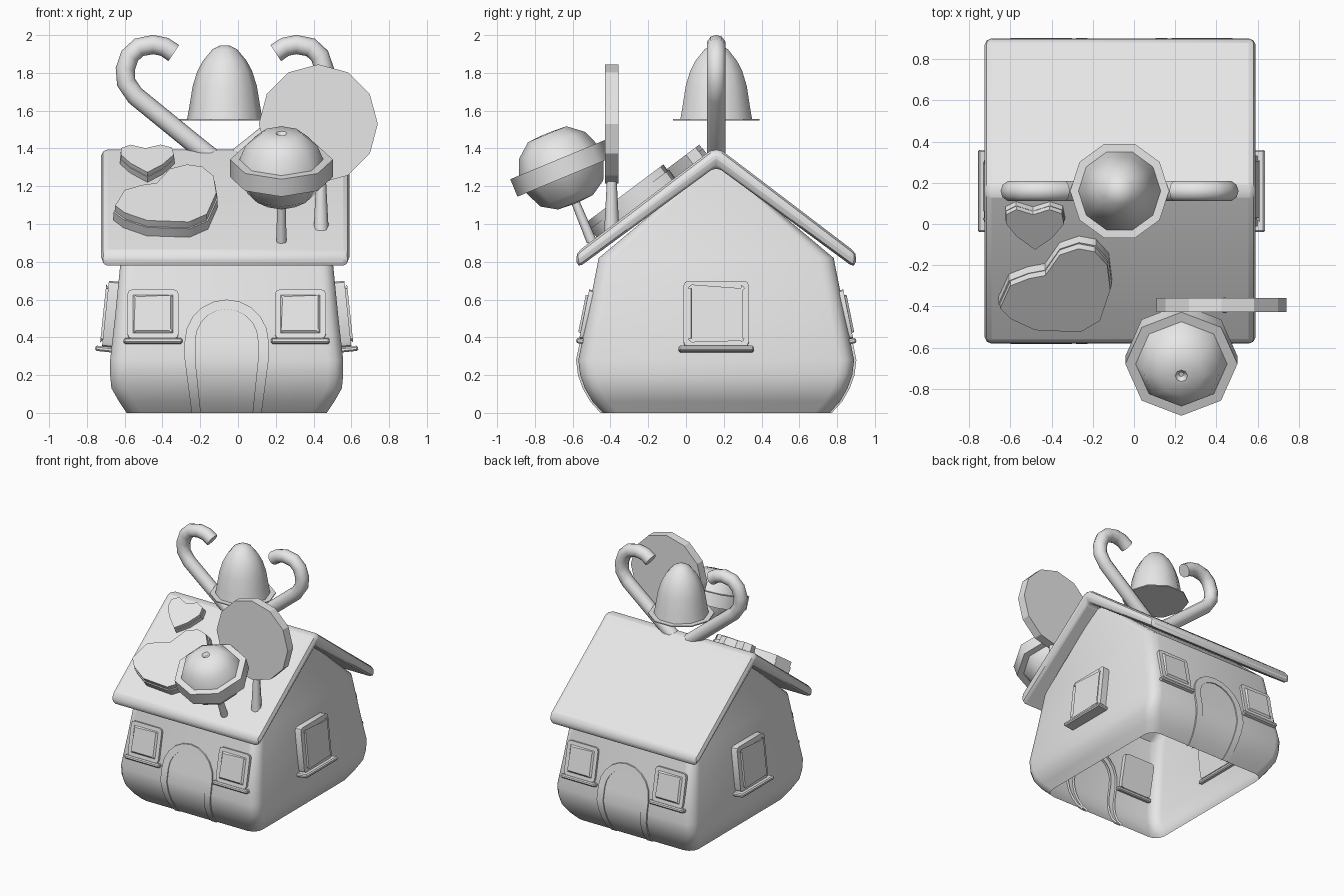
import bpy, bmesh, math
from mathutils import Matrix, Vector

if "Cube" in bpy.data.objects:
    bpy.data.objects.remove(bpy.data.objects["Cube"])

CX, CY = -0.06, 0.16          # house centre
gray = bpy.data.materials.new("plain_gray")
gray.diffuse_color = (0.8, 0.8, 0.8, 1)
gray.use_nodes = True
gray.node_tree.nodes["Principled BSDF"].inputs["Base Color"].default_value = gray.diffuse_color


def finish(name, bm, angle=35):
    bmesh.ops.recalc_face_normals(bm, faces=bm.faces)
    me = bpy.data.meshes.new(name)
    bm.to_mesh(me)
    bm.free()
    me.materials.append(gray)
    ob = bpy.data.objects.new(name, me)
    bpy.context.collection.objects.link(ob)
    bpy.ops.object.select_all(action='DESELECT')
    ob.select_set(True)
    bpy.context.view_layer.objects.active = ob
    bpy.ops.object.shade_smooth_by_angle(angle=math.radians(angle))
    return ob


def loft(bm, rings, cap_start=True, cap_end=True):
    rows = [[bm.verts.new(p) for p in r] for r in rings]
    n = len(rows[0])
    for a, b in zip(rows, rows[1:]):
        for i in range(n):
            j = (i + 1) % n
            bm.faces.new((a[i], a[j], b[j], b[i]))
    if cap_start:
        bm.faces.new(rows[0][::-1])
    if cap_end:
        bm.faces.new(rows[-1])


def rounded_rect(hx, hy, r, seg=3):
    pts = []
    for k, (sx, sy) in enumerate(((1, 1), (-1, 1), (-1, -1), (1, -1))):
        for i in range(seg + 1):
            a = math.pi / 2 * (k + i / seg)
            pts.append((sx * (hx - r) + r * math.cos(a), sy * (hy - r) + r * math.sin(a)))
    return pts


def lathe(name, profile, n, matrix, angle=35):
    bm = bmesh.new()
    rings = [[matrix @ Vector((r * math.cos(2 * math.pi * i / n), r * math.sin(2 * math.pi * i / n), z))
              for i in range(n)] for r, z in profile]
    loft(bm, rings)
    return finish(name, bm, angle)


# House body: bulging walls, open underneath, gabled top
WALL = [(0, .53, .60), (.06, .57, .655), (.13, .61, .695), (.2, .617, .72),
        (.28, .617, .73), (.5, .592, .685), (.82, .56, .622), (1.33, .52, .012)]


def wall_y(z):
    for (z0, _, a), (z1, _, b) in zip(WALL, WALL[1:]):
        if z <= z1:
            return a + (b - a) * (z - z0) / (z1 - z0)


bm = bmesh.new()
loft(bm, [[(CX + x, CY + y, z) for x, y in rounded_rect(hx, hy, min(.08, hy * .9))]
          for z, hx, hy in WALL], cap_start=False)
finish("house_body", bm, 30)

# Roof: bent slab with rounded edges
half = [(.735, .765), (.745, .845), (.035, 1.385), (0, 1.40)]
section = [(-y, z) for y, z in half] + [(y, z) for y, z in half[-2::-1]] + [(0, 1.305)]
bm = bmesh.new()
loft(bm, [[(x, CY + y, z) for y, z in section] for x in (-.725, .59)])
roof = finish("roof", bm)
bev = roof.modifiers.new("round", 'BEVEL')
bev.width, bev.segments, bev.limit_method, bev.angle_limit = .034, 2, 'ANGLE', math.radians(40)
bpy.ops.object.modifier_apply(modifier="round")
bpy.ops.object.shade_smooth_by_angle(angle=math.radians(40))


# Windows: frame with recessed pane, plus a sill
def window(name, loc, turn, tilt, w, h, out, sill_w, sill_out, rim):
    m = (Matrix.Translation(loc) @ Matrix.Rotation(turn, 4, 'Z')
         @ Matrix.Rotation(math.pi / 2 - tilt, 4, 'X'))
    bm = bmesh.new()
    pts = rounded_rect(w / 2, h / 2, .025, 2)
    front = bm.faces.new([bm.verts.new((x, y, out)) for x, y in pts])
    back = bmesh.ops.extrude_face_region(bm, geom=[front], use_keep_orig=True)
    bmesh.ops.translate(bm, vec=(0, 0, -out - .03),
                        verts=[v for v in back["geom"] if isinstance(v, bmesh.types.BMVert)])
    bmesh.ops.inset_region(bm, faces=[front], thickness=rim, use_even_offset=True)
    bmesh.ops.inset_region(bm, faces=[front], thickness=.012, depth=-.012)
    bmesh.ops.transform(bm, matrix=m, verts=bm.verts)
    finish(name + "_frame", bm)
    bm = bmesh.new()
    bmesh.ops.create_cube(bm, size=1, matrix=Matrix.Translation((0, -h / 2 - .012, sill_out / 2 - .015))
                          @ Matrix.Diagonal((sill_w, .028, sill_out + .03, 1)))
    bmesh.ops.bevel(bm, geom=bm.edges[:], offset=.008, segments=1, affect='EDGES')
    bmesh.ops.transform(bm, matrix=m, verts=bm.verts)
    finish(name + "_sill", bm)


for s, side in ((-1, "front"), (1, "back")):
    turn = 0 if s < 0 else math.pi
    for k, hand in ((-1, "left"), (1, "right")):
        window(f"{side}_{hand}_window", (CX + .39 * k, CY + s * wall_y(.52), .52), turn,
               math.radians(11.5), .27, .265, .018, .31, .032, .03)
for k, hand in ((-1, "left"), (1, "right")):
    window(f"{hand}_side_window", (CX + k * .592, CY, .52), k * math.pi / 2,
           math.radians(6), .345, .35, .05, .40, .085, .04)


# Doors: arched frame and panel following the bulge of the wall
def arch(foot, wide, rise):
    left = [(-(foot + (wide - foot) * min(1, z / .28)), z) for z in (0, .06, .13, .2, .28)]
    top = [(-wide * math.cos(a), .38 + rise * math.sin(a))
           for a in (math.pi * i / 10 for i in range(11))]
    return left + top + [(-x, z) for x, z in left[::-1]]


for s, side in ((-1, "front"), (1, "back")):
    def on_wall(bm, pts, off):
        return [bm.verts.new((CX + x, CY + s * (wall_y(z) + off), z)) for x, z in pts]

    outer, inner = arch(.185, .222, .22), arch(.137, .166, .17)
    bm = bmesh.new()
    rows = [on_wall(bm, outer, -.02), on_wall(bm, outer, .012),
            on_wall(bm, inner, .012), on_wall(bm, inner, -.02)]
    for a, b in zip(rows, rows[1:]):
        for i in range(len(a) - 1):
            bm.faces.new((a[i], a[i + 1], b[i + 1], b[i]))
    finish(side + "_door_frame", bm)
    bm = bmesh.new()
    row = on_wall(bm, inner, .004)
    n = len(row)
    for i in range(n // 2 - 1):
        bm.faces.new((row[i], row[i + 1], row[n - 2 - i], row[n - 1 - i]))
    bm.faces.new(row[n // 2 - 1:n // 2 + 2])
    finish(side + "_door_panel", bm)

# Bell on the ridge
ridge = Matrix.Translation((-.07, CY, 0))
lathe("bell", [(.20, 1.553), (.188, 1.62), (.17, 1.73), (.145, 1.81), (.115, 1.865),
               (.065, 1.925), (.025, 1.945)], 10, ridge, 60)
lathe("bell_brim", [(.24, 1.547), (.24, 1.555)], 10, ridge)

# Candy canes: swept tube, mirrored about the ridge centre
path = [(-.10, 1.32), (-.22, 1.415), (-.545, 1.68), (-.592, 1.75), (-.597, 1.82), (-.573, 1.89),
        (-.525, 1.935), (-.45, 1.95), (-.39, 1.938), (-.34, 1.905)]
for k, hand in ((1, "left"), (-1, "right")):
    rings = []
    for i, (x, z) in enumerate(path):
        a, b = path[max(i - 1, 0)], path[min(i + 1, len(path) - 1)]
        t = Vector((b[0] - a[0], 0, b[1] - a[1])).normalized()
        side = Vector((-t.z, 0, t.x))
        ring = []
        for j in range(10):
            q = 2 * math.pi * j / 10
            p = Vector((x, CY, z)) + .051 * (math.cos(q) * side + math.sin(q) * Vector((0, 1, 0)))
            ring.append(((p.x + .07) * k - .07, p.y, p.z))
        rings.append(ring)
    bm = bmesh.new()
    loft(bm, rings)
    finish(hand + "_candy_cane", bm, 45)

# Flat lollipop
lathe("lollipop_disc", [(.315, -.035), (.315, .035)], 12,
      Matrix.Translation((.425, -.393, 1.53)) @ Matrix.Rotation(math.pi / 2, 4, 'X'), 25)
lathe("lollipop_stick", [(.04, .965), (.025, 1.25)], 8, Matrix.Translation((.44, -.393, 0)), 50)

# Round lollipop with a raised band, leaning forward
lean = Matrix.Translation((.23, -.66, 1.295)) @ Matrix.Rotation(math.radians(22.5), 4, 'X')
lathe("round_lollipop", [(.02, -.20), (.10, -.195), (.18, -.145), (.222, -.05), (.272, -.05),
                         (.272, .05), (.222, .05), (.19, .13), (.11, .195), (.03, .20), (.012, .18)],
      8, lean, 50)
lathe("round_lollipop_stick", [(.027, -.42), (.022, -.17)], 8, lean, 50)


# Heart biscuits lying on the front slope: base layer and icing layer
SLOPE = .75
normal = Vector((0, -SLOPE, 1)).normalized()


def biscuit(name, outline, height):
    def layer(scale, h):
        c = [sum(p[i] for p in outline) / len(outline) for i in (0, 1)]
        ring = []
        for x, y in outline:
            x, y = c[0] + (x - c[0]) * scale, c[1] + (y - c[1]) * scale
            top = Vector((x, y, 1.40 - SLOPE * (CY - y) + height * normal.z + height * normal.y * -SLOPE))
            ring.append(top - normal * (height - h))
        return ring
    for part, s0, h0, h1 in (("base", 1.03, -.02, height * .6), ("icing", 1.0, height * .5, height)):
        bm = bmesh.new()
        loft(bm, [layer(s0, h0), layer(s0, h1)])
        finish(f"{name}_{part}", bm, 40)


biscuit("large_heart", [(-.65, -.41), (-.60, -.30), (-.51, -.265), (-.43, -.25), (-.36, -.15),
                        (-.27, -.12), (-.19, -.135), (-.13, -.20), (-.115, -.32), (-.165, -.47),
                        (-.26, -.525), (-.48, -.515), (-.60, -.46)], .10)
biscuit("small_heart", [(-.62, .045), (-.57, .07), (-.49, .045), (-.41, .07), (-.35, .05),
                        (-.34, 0), (-.40, -.07), (-.48, -.125), (-.57, -.06), (-.62, 0)], .07)
